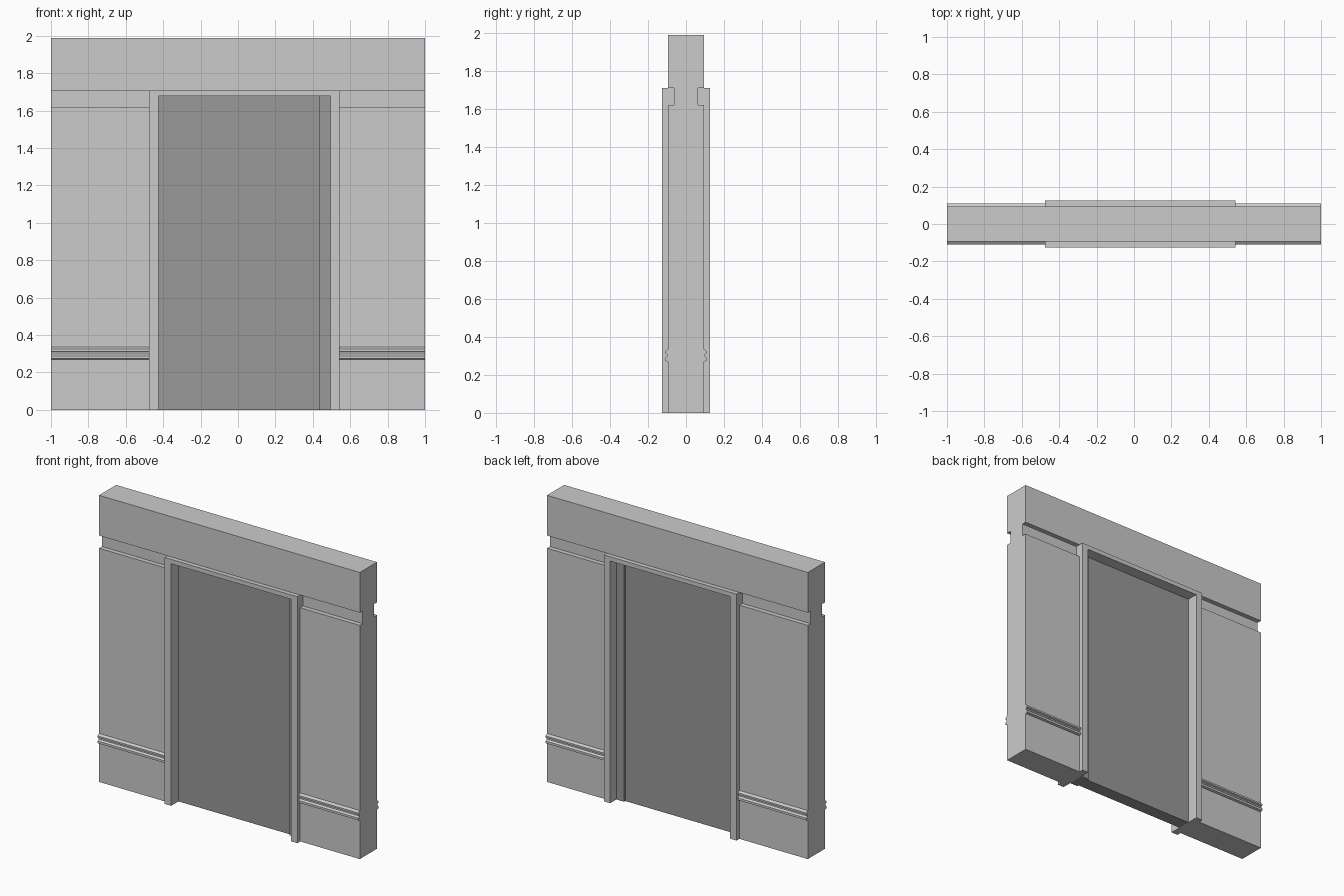
import bpy, bmesh

if "Cube" in bpy.data.objects:
    bpy.data.objects.remove(bpy.data.objects["Cube"])

L, R = -0.475, 0.543      # outer edges of door frame
IL, IR = -0.425, 0.494    # clear opening
TOP, ITOP = 1.708, 1.678  # frame head, outer and inner
W = 0.094                 # half thickness of wall


def grey(name, v):
    m = bpy.data.materials.new(name)
    m.diffuse_color = (v, v, v, 1)
    m.use_nodes = True
    m.node_tree.nodes["Principled BSDF"].inputs["Base Color"].default_value = m.diffuse_color
    return m


WALL, DOOR = grey("wall_grey", 0.56), grey("door_grey", 0.32)


def extrude(name, pts, start, axis, length, mat):
    """Extrude a closed outline of 3D points along an axis."""
    bm = bmesh.new()
    face = bm.faces.new([bm.verts.new(p) for p in pts])
    res = bmesh.ops.extrude_face_region(bm, geom=[face])
    moved = [v for v in res["geom"] if isinstance(v, bmesh.types.BMVert)]
    bmesh.ops.translate(bm, verts=moved, vec=[a * length for a in axis])
    bmesh.ops.translate(bm, verts=bm.verts, vec=[a * start for a in axis])
    bmesh.ops.recalc_face_normals(bm, faces=bm.faces)
    mesh = bpy.data.meshes.new(name)
    bm.to_mesh(mesh)
    bm.free()
    mesh.materials.append(mat)
    ob = bpy.data.objects.new(name, mesh)
    bpy.context.collection.objects.link(ob)
    return ob


def along_x(name, yz, x0, x1):
    return extrude(name, [(0, y, z) for y, z in yz], x0, (1, 0, 0), x1 - x0, WALL)


def along_y(name, xz, half):
    return extrude(name, [(x, 0, z) for x, z in xz], -half, (0, 1, 0), 2 * half, WALL)


def rect(a0, a1, b0, b1):
    return [(a0, b0), (a1, b0), (a1, b1), (a0, b1)]


# Wall with a groove along both faces
G = 0.062
side = [(W, 0), (W, 1.62), (G, 1.62), (G, TOP), (W, TOP), (W, 1.987)]
wall = along_x("wall", side + [(-y, z) for y, z in reversed(side)], -1, 1)

# Doorway cut through the wall, slightly inside the frame outline
cutter = along_y("doorway_cutter", rect(L + 0.02, R - 0.02, -0.1, 1.693), 0.3)
cutter.hide_render = True
mod = wall.modifiers.new("doorway", "BOOLEAN")
mod.operation = "DIFFERENCE"
mod.solver = "EXACT"
mod.object = cutter
bpy.context.view_layer.objects.active = wall
bpy.ops.object.modifier_apply(modifier=mod.name)
bpy.data.objects.remove(cutter)

# Door frame, one U-shaped piece standing proud of both faces
along_y("door_frame", [(L, 0), (L, TOP), (R, TOP), (R, 0),
                       (IR, 0), (IR, ITOP), (IL, ITOP), (IL, 0)], 0.125)

# Recessed door panel with a slightly thicker edge strip on one side
D, S, SX = 0.045, 0.058, 0.434
door = [(IL, -D), (SX, -D), (SX, -S), (IR, -S), (IR, S), (SX, S), (SX, D), (IL, D)]
extrude("door", [(x, y, 0) for x, y in door], 0, (0, 0, 1), ITOP, DOOR)

# Double-ridged dado rails on both sides of the door, front and back
rail = [(0.09, 0.336), (W, 0.336), (0.109, 0.325), (0.109, 0.313), (0.098, 0.308),
        (0.098, 0.299), (0.109, 0.289), (0.109, 0.274), (W, 0.269), (0.09, 0.269)]
for face, s in (("front", -1), ("back", 1)):
    for where, x0, x1 in (("left", -1, L), ("right", R, 1)):
        along_x(f"rail_{face}_{where}", [(s * y, z) for y, z in rail], x0, x1)
